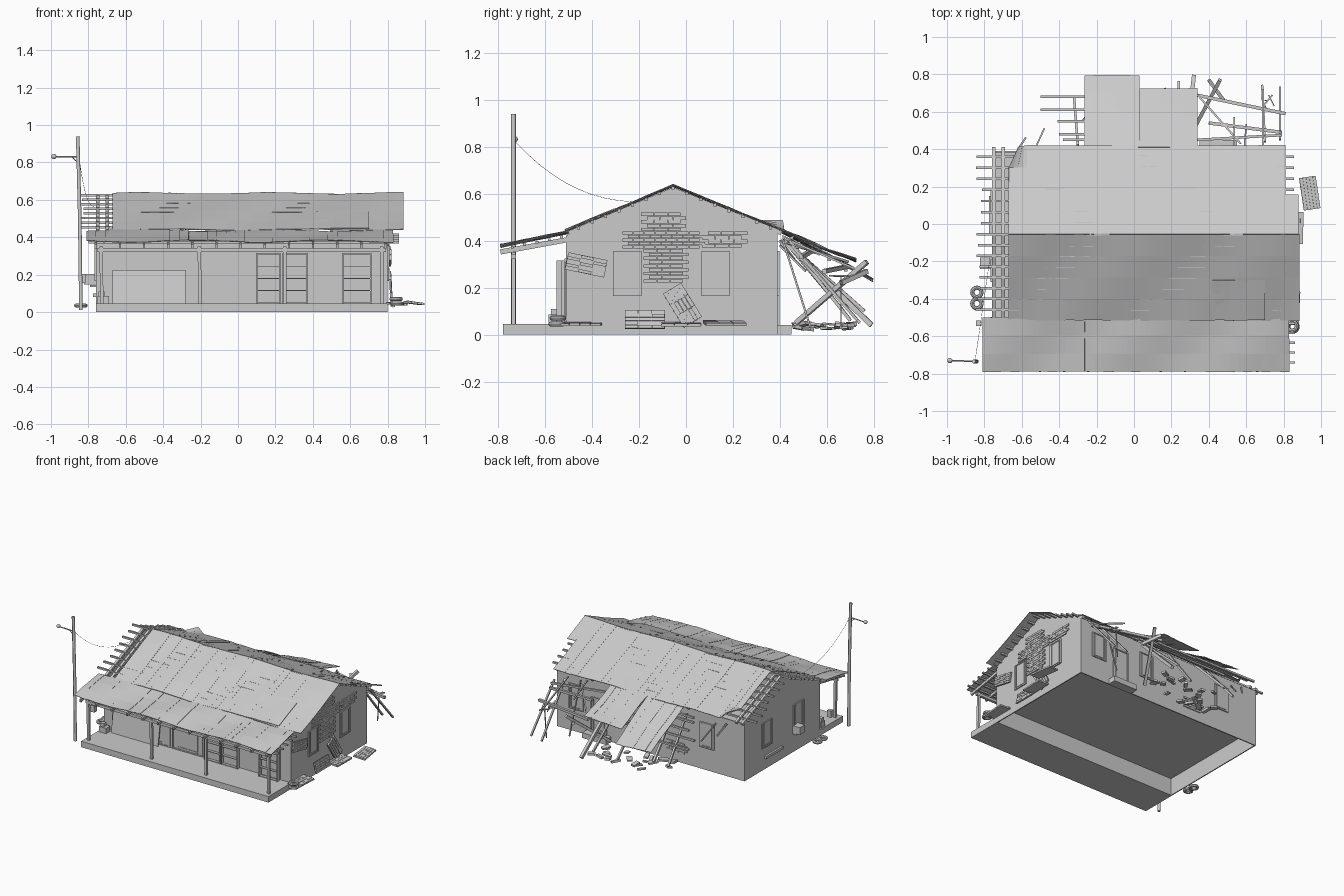
import bpy, bmesh, math, random
from mathutils import Vector, Matrix, Euler

if "Cube" in bpy.data.objects:
    bpy.data.objects.remove(bpy.data.objects["Cube"])

random.seed(4)
R = random.uniform


def finish(name, bm, solid=0):
    bmesh.ops.recalc_face_normals(bm, faces=bm.faces)
    me = bpy.data.meshes.new(name)
    bm.to_mesh(me)
    bm.free()
    ob = bpy.data.objects.new(name, me)
    bpy.context.collection.objects.link(ob)
    if solid:
        m = ob.modifiers.new("thickness", 'SOLIDIFY')
        m.thickness = solid
        m.offset = 0
    return ob


def block(bm, loc, size, rot=(0, 0, 0), base=Matrix()):
    m = base @ Matrix.Translation(loc) @ Euler(rot).to_matrix().to_4x4() @ Matrix.Diagonal((*size, 1))
    bmesh.ops.create_cube(bm, size=1, matrix=m)


def span(bm, x0, x1, y0, y1, z0, z1):
    block(bm, ((x0+x1)/2, (y0+y1)/2, (z0+z1)/2), (x1-x0, y1-y0, z1-z0))


def beam(bm, a, b, w=.016, h=None):
    a, b = Vector(a), Vector(b)
    q = (b-a).to_track_quat('Z', 'Y').to_matrix().to_4x4()
    m = Matrix.Translation((a+b)/2) @ q @ Matrix.Diagonal((w, h or w, (b-a).length, 1))
    bmesh.ops.create_cube(bm, size=1, matrix=m)


def many(name, fn, items):
    bm = bmesh.new()
    for i in items:
        fn(bm, *i)
    return finish(name, bm)


def sheets(name, x0, x1, prof, width=.05, wob=.004, bend=None):
    """row of thin roofing sheets following a (y, z) profile"""
    bm = bmesh.new()
    n = max(1, round((x1-x0)/width))
    w = (x1-x0)/n
    for i in range(n):
        dz, dy = R(-wob, wob)*.25, R(-.002, .002)
        grid = []
        for j in range(3):
            x = x0 + w*(i + j/2)
            col = []
            for k, (y, z) in enumerate(prof):
                v = Vector((x, y + (dy if k == len(prof)-1 else 0), z + dz + wob*math.sin(x*9 + k*1.2)))
                if bend:
                    v = bend(v)
                col.append(bm.verts.new(v))
            grid.append(col)
        for a, b in zip(grid, grid[1:]):
            for k in range(len(prof)-1):
                bm.faces.new((a[k], b[k], b[k+1], a[k+1]))
    return finish(name, bm, .004)


def line(a, b, n):
    return [(a[0]+(b[0]-a[0])*i/n, a[1]+(b[1]-a[1])*i/n) for i in range(n+1)]


# foundation, floor and back step
many("porch_slab", span, [(-.76, .80, -.78, -.51, 0, .045)])
many("house_floor", span, [(-.755, .795, -.505, .385, .13, .135)])
many("back_step", span, [(.35, .55, .39, .45, 0, .04)])

# walls
many("long_walls", span, [(-.76, .80, -.51, -.502, 0, .42), (-.76, .80, .382, .39, 0, .43)])
for name, x0 in (("left_gable_wall", -.76), ("right_gable_wall", .792)):
    bm = bmesh.new()
    pts = [(-.51, 0), (.39, 0), (.39, .43), (-.057, .618), (-.51, .422)]
    f = bm.faces.new([bm.verts.new((x0, y, z)) for y, z in pts])
    g = bmesh.ops.extrude_face_region(bm, geom=[f])["geom"]
    bmesh.ops.translate(bm, verts=[v for v in g if isinstance(v, bmesh.types.BMVert)], vec=(.008, 0, 0))
    finish(name, bm)


# windows: pane, frame, inner bars on a wall with a given facing
def window(bm, x, y, z, ang, w=.12, h=.19):
    base = Matrix.Translation((x, y, z)) @ Matrix.Rotation(ang, 4, 'Z')
    block(bm, (0, 0, 0), (w-.01, .004, h-.01), base=base)
    for s in (-1, 1):
        block(bm, (s*(w/2-.004), 0, 0), (.008, .012, h), base=base)
        block(bm, (0, 0, s*(h/2-.004)), (w, .012, .008), base=base)
        block(bm, (s*w*.34, 0, 0), (.004, .012, h*.9), base=base)
    block(bm, (0, 0, -h*.42), (w*.7, .012, .005), base=base)


q = math.pi/2
many("side_windows", window, [(x, y, .26, q) for x in (-.762, .802) for y in (-.25, .125)])
many("back_windows", window, [(x, .392, .26, 0) for x in (-.45, .22, .64)])
many("back_door", window, [(.45, .392, .17, 0, .13, .26)])

# front wall: large panelled opening, leaning board, gate doors, shelf frame
many("front_openings", window, [(-.445, -.512, .185, 0, .48, .28), (-.06, -.512, .185, 0, .25, .28)])
many("leaning_board", block, [((-.475, -.535, .135), (.39, .008, .18), (-.15, 0, 0))])
bm = bmesh.new()
for x0, x1, y in ((.10, .225, -.53), (.24, .37, -.53), (.56, .71, -.54)):
    for x in (x0, x1):
        block(bm, (x, y, .18), (.006, .025, .27))
    for k in range(5):
        block(bm, ((x0+x1)/2, y, .05 + k*.065), (x1-x0, .02, .005))
    block(bm, ((x0+x1)/2, -.512, .18), (x1-x0, .006, .26))
finish("front_gates_and_shelves", bm)

# porch frame
many("porch_posts", block, [((x, -.735, .195), (.018, .018, .31), (0, R(-.02, .02), 0)) for x in (-.73, -.205, .25, .77)])
many("porch_beam", span, [(-.75, .79, -.745, -.725, .322, .342)])
many("porch_rafters", beam, [((x, -.79, .352), (x, -.5, .405), .012, .022) for x in [-.76+.129*i for i in range(13)]])
many("porch_purlins", beam, [((-.80, y, z), (.86, y, z), .012) for y, z in line((-.74, .372), (-.53, .415), 4)])

# roof frame: rafters and exposed purlin ends
FE, BE, RG = (-.515, .44), (.42, .44), (-.055, .635)
bm = bmesh.new()
for x in (-.75, -.70, -.3, .1, .5, .79):
    for e in (FE, BE):
        beam(bm, (x, e[0]*.97, e[1]-.008), (x, RG[0], RG[1]-.018), .018)
finish("rafters", bm)
bm = bmesh.new()
for y, z in line(FE, RG, 8)[1:]:
    beam(bm, (-.84+R(-.01, .02), y, z-.01), (.85, y, z-.01), .013)
for y, z in line(BE, RG, 8)[1:-1]:
    beam(bm, (-.84+R(-.01, .03), y, z-.01), (.855, y, z-.01), .013)
finish("purlins", bm)


# roof sheets, rear left corner curled upward
def curl(v):
    t = max(0, (v.x*-1 - .58)/.09) * max(0, (v.y-.3)/.12)
    return Vector((v.x + .05*t, v.y-.01*t, v.z+.05*t))


sheets("front_roof", -.67, .885, line(RG, FE, 4))
sheets("back_roof", -.67, .81, line(RG, BE, 4), bend=curl)
sheets("back_roof_end", .81, .88, line(RG, (.155, .549), 2))
sheets("porch_roof", -.81, .83, line((-.50, .437), (-.79, .378), 3), .05, .006)
sheets("loose_roof_patches", .42, .70, line((-.30, .537), (-.515, .445), 2), .095, .003)
sheets("fallen_roof_left", -.265, .03, line((.41, .44), (.795, .235), 4), .05, .008)
sheets("fallen_roof_right", .03, .34, line((.41, .44), (.725, .315), 4), .05, .008)

# collapsed rear lean-to framing
many("broken_purlins", beam, [
    ((-.50, .68, .28), (.02, .68, .275), .014), ((-.50, .61, .32), (.3, .61, .32), .014),
    ((-.41, .55, .35), (.3, .55, .35), .014), ((-.40, .48, .38), (.3, .48, .39), .014),
    ((-.38, .45, .40), (.34, .45, .41), .014), ((.33, .69, .29), (.81, .59, .27), .018),
    ((.40, .54, .36), (.79, .49, .33), .018), ((.34, .45, .40), (.79, .475, .36), .014),
    ((.34, .69, .31), (.57, .43, .39), .01)])
many("broken_struts", beam, [
    ((.28, .43, .39), (.32, .79, .04), .022), ((.46, .77, .31), (.30, .47, .05), .02),
    ((.40, .77, .27), (.48, .66, .22), .02), ((.69, .42, .41), (.69, .72, .28), .009),
    ((.78, .45, .38), (.78, .73, .06), .012), ((.535, .41, .42), (.535, .57, .34), .008),
    ((.59, .41, .41), (.60, .53, .03), .008), ((.22, .42, .40), (.24, .76, .10), .014),
    ((.70, .44, .40), (.685, .74, .05), .012), ((-.30, .42, .40), (-.32, .67, .10), .014),
    ((-.20, .42, .41), (-.22, .70, .12), .016), ((-.53, .40, .38), (-.48, .51, .27), .008),
    ((-.62, .40, .40), (-.58, .46, .32), .01), ((.05, .43, .40), (.08, .70, .06), .014)])
many("broken_chair", beam, [
    ((.69, .63, .25), (.74, .69, .25), .008), ((.68, .68, .25), (.71, .61, .25), .006),
    ((.72, .69, .25), (.75, .63, .25), .006), ((.715, .66, .25), (.70, .66, .04), .006)])
many("ground_debris", block, [((R(-.25, .33), R(.48, .72), R(.025, .045)),
     (R(.03, .07), R(.015, .04), R(.008, .018)), (R(-.2, .2), R(-.2, .2), R(0, 3))) for i in range(20)])


# exposed brick courses (local y across, z up, x outward)
def bricks(bm, base, w, h, back=True, jit=.012):
    if back:
        block(bm, (-.004, 0, 0), (.006, w, h), base=base)
    rows = max(1, round(h/.0165))
    for r in range(rows):
        n = max(1, round(w/.05))
        for i in range(n):
            y = -w/2 + w*(i+.5)/n + (jit if r % 2 else -jit)
            block(bm, (R(0, .002), y, -h/2 + h*(r+.5)/rows), (.008, w/n-.002, h/rows-.002), base=base)


bm = bmesh.new()
for y0, y1, z0, z1 in ((-.18, -.01, .44, .52), (-.26, .07, .365, .44), (-.17, 0, .22, .365), (.08, .25, .37, .44)):
    bricks(bm, Matrix.Translation((.803, (y0+y1)/2, (z0+z1)/2)), y1-y0, z1-z0, False)
finish("gable_bricks", bm)
bm = bmesh.new()
for loc, rot, w, h in (((.815, -.425, .297), (-.2, 0, 0), .17, .075), ((.818, -.015, .125), (-1.02, -.05, 0), .17, .09),
                       ((.825, -.175, .065), (0, -.2, 0), .17, .08), ((.94, .165, .05), (0, -1.45, .15), .175, .09),
                       ((.86, -.02, .045), (0, -1.5, -.02), .17, .09), ((.84, -.45, .046), (0, -1.5, -.05), .18, .09)):
    bricks(bm, Matrix.Translation(loc) @ Euler(rot, 'XYZ').to_matrix().to_4x4(), w, h, True, 0)
finish("fallen_brick_panels", bm)
bm = bmesh.new()
bricks(bm, Matrix.Translation((-.2, .393, .11)) @ Matrix.Rotation(q, 4, 'Z'), .15, .08, False)
finish("back_bricks", bm)

# left wall air conditioner and porch crates
many("air_conditioner", block, [((-.79, -.21, .175), (.065, .06, .055)), ((-.775, -.21, .14), (.03, .05, .01))])
many("left_wall_ledge", block, [((-.765, .05, .09), (.02, .2, .02))])
many("porch_crates", block, [((-.72, -.56, .065), (.06, .05, .04)), ((-.73, -.56, .095), (.03, .03, .03))])

# tyres
for i, (x, y, z) in enumerate(((-.84, -.365, .035), (-.84, -.425, .035), (.85, -.55, .045), (.845, -.545, .07))):
    bpy.ops.mesh.primitive_torus_add(location=(x, y, z), major_radius=.025, minor_radius=.011,
                                     major_segments=16, minor_segments=8)
    bpy.context.object.name = "tyre_%d" % i
    bpy.ops.object.shade_smooth_by_angle()


# utility pole with lamp arm and drooping cable
def tube(name, pts, r):
    cu = bpy.data.curves.new(name, 'CURVE')
    cu.dimensions = '3D'
    cu.bevel_depth = r
    cu.bevel_resolution = 1
    cu.use_fill_caps = True
    s = cu.splines.new('POLY')
    s.points.add(len(pts)-1)
    for p, c in zip(s.points, pts):
        p.co = (*c, 1)
    bpy.context.collection.objects.link(bpy.data.objects.new(name, cu))


tube("utility_pole", [(-.84, -.735, .01), (-.846, -.735, .5), (-.857, -.735, .94)], .011)
tube("lamp_arm", [(-.845, -.735, .83), (-.97, -.73, .83)], .004)
tube("lamp_brace", [(-.85, -.735, .795), (-.89, -.733, .83)], .003)
cable = [(-.85+.08*t, -.735+.555*t, .565+.265*(1-t)**2.3) for t in [i/10 for i in range(11)]]
tube("cable", cable, .001)
bpy.ops.mesh.primitive_uv_sphere_add(segments=12, ring_count=8, radius=.014, location=(-.984, -.73, .832))
bpy.context.object.name = "lamp_head"
bpy.ops.object.shade_smooth_by_angle()
many("meter_box", block, [((-.83, -.53, .18), (.03, .03, .05))])
